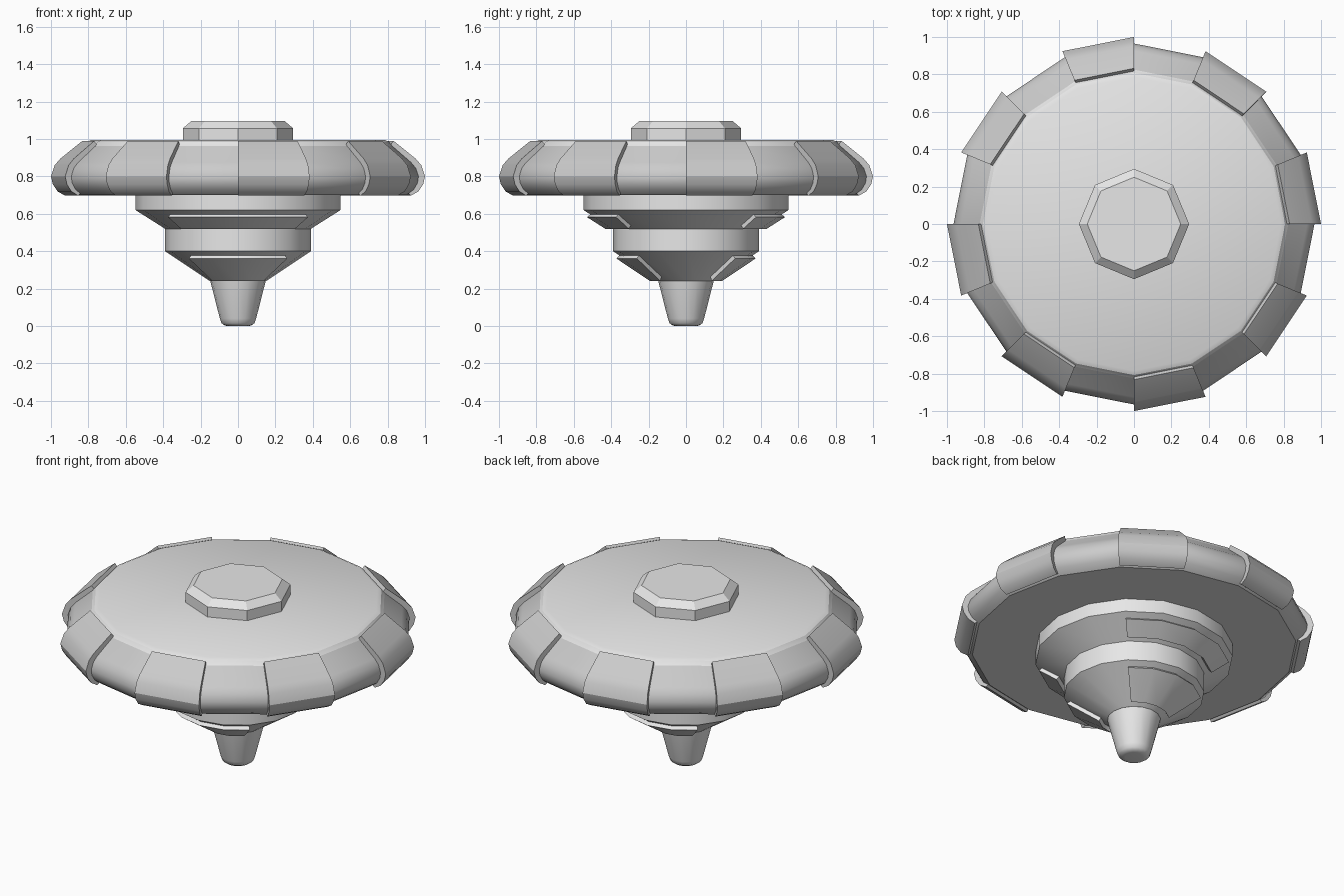
import bpy, bmesh, math

if "Cube" in bpy.data.objects:
    bpy.data.objects.remove(bpy.data.objects["Cube"])


def material(name, v):
    m = bpy.data.materials.new(name)
    m.diffuse_color = (v, v, v, 1)
    m.use_nodes = True
    m.node_tree.nodes["Principled BSDF"].inputs["Base Color"].default_value = m.diffuse_color
    return m


LIGHT = material("light grey", 0.8)
RIM = material("mid grey", 0.6)


def finish(bm, name, mats, angle):
    bmesh.ops.recalc_face_normals(bm, faces=bm.faces)
    me = bpy.data.meshes.new(name)
    bm.to_mesh(me)
    bm.free()
    ob = bpy.data.objects.new(name, me)
    bpy.context.collection.objects.link(ob)
    for m in mats:
        me.materials.append(m)
    bpy.ops.object.select_all(action='DESELECT')
    ob.select_set(True)
    bpy.context.view_layer.objects.active = ob
    if angle:
        bpy.ops.object.shade_smooth_by_angle(angle=math.radians(angle))
    return ob


def ring_at(bm, profile, deg):
    a = math.radians(deg)
    return [bm.verts.new((r * math.cos(a), r * math.sin(a), z)) for r, z in profile]


def lathe(name, profile, sides, mats, angle=30, rim=None):
    """Full turn of an open profile, closed with flat end caps."""
    bm = bmesh.new()
    cols = [ring_at(bm, profile, 360 * i / sides) for i in range(sides)]
    for i in range(sides):
        a, b = cols[i], cols[(i + 1) % sides]
        for j in range(len(profile) - 1):
            f = bm.faces.new((a[j], b[j], b[j + 1], a[j + 1]))
            if rim and rim[0] < f.calc_center_median().z < rim[1]:
                f.material_index = 1
    bm.faces.new([c[0] for c in cols])
    bm.faces.new([c[-1] for c in cols])
    return finish(bm, name, mats, angle)


def plate(name, outer, inner, start, steps, mat, step=22.5):
    """Solid shell swept part of the way round the axis."""
    bm = bmesh.new()
    section = outer + inner[::-1]
    n = len(section)
    cols = [ring_at(bm, section, start + step * i) for i in range(steps + 1)]
    for a, b in zip(cols, cols[1:]):
        for j in range(n):
            k = (j + 1) % n
            bm.faces.new((a[j], b[j], b[k], a[k]))
    m = len(outer)
    for c in (cols[0], cols[-1]):
        for j in range(m - 1):
            bm.faces.new((c[j], c[j + 1], c[n - 2 - j], c[n - 1 - j]))
    return finish(bm, name, [mat], 30)


# Main disc with rounded rim
disc = [(0.785, 0.995), (0.808, 0.985), (0.825, 0.962), (0.925, 0.875),
        (0.95, 0.845), (0.965, 0.80), (0.96, 0.765), (0.94, 0.73), (0.90, 0.70)]
lathe("disc", disc, 16, [LIGHT, RIM], 30, rim=(0.69, 0.96))

# Eight raised rim plates, every other segment
outer = [(0.832, 0.99), (0.95, 0.895), (0.98, 0.86), (1.0, 0.80),
         (0.99, 0.758), (0.965, 0.72), (0.925, 0.697)]
inner = [(0.81, 0.962), (0.925, 0.87), (0.948, 0.84), (0.963, 0.80),
         (0.957, 0.768), (0.938, 0.735), (0.905, 0.715)]
for i in range(8):
    plate(f"rim_plate_{i + 1}", outer, inner, 45 * i, 1, RIM)

# Octagonal centre cap
lathe("centre_cap", [(0.295, 0.98), (0.295, 1.057), (0.25, 1.095)], 8, [LIGHT], 0)

# Stepped core below the disc
lathe("core", [(0.548, 0.72), (0.548, 0.62), (0.39, 0.52), (0.39, 0.40),
               (0.15, 0.24)], 16, [LIGHT], 30)

# Rounded spinning tip
lathe("tip", [(0.15, 0.25), (0.148, 0.24), (0.097, 0.04), (0.088, 0.015),
              (0.07, 0.002), (0.05, 0.0)], 16, [LIGHT], 40)

# Plates on the front and back of both core cones
for label, start in (("back", 45), ("front", 225)):
    plate(f"upper_core_plate_{label}", [(0.529, 0.582), (0.432, 0.52)],
          [(0.505, 0.603), (0.41, 0.543)], start, 4, LIGHT)
    plate(f"lower_core_plate_{label}", [(0.372, 0.361), (0.195, 0.242)],
          [(0.35, 0.384), (0.18, 0.27)], start, 4, LIGHT)
